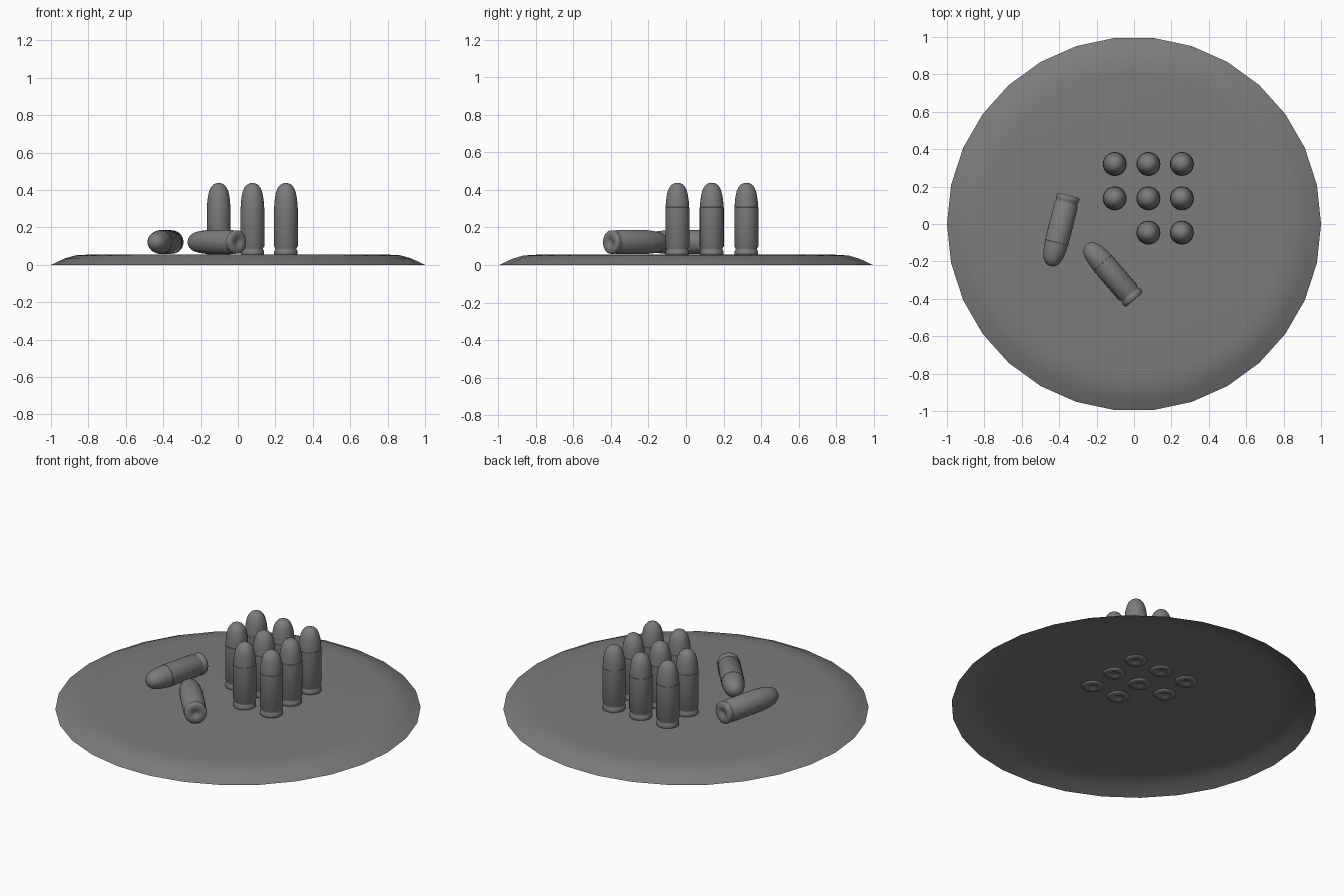
import bpy, bmesh
from math import cos, sin, pi, radians
from mathutils import Vector

if "Cube" in bpy.data.objects:
    bpy.data.objects.remove(bpy.data.objects["Cube"])


def lathe(name, profile, sides):
    """Revolve (radius, height) points round z; radius 0 becomes a single pole."""
    bm = bmesh.new()
    rings = []
    for r, z in profile:
        n = 1 if r == 0 else sides
        rings.append([bm.verts.new((r * cos(2 * pi * i / sides),
                                    r * sin(2 * pi * i / sides), z)) for i in range(n)])
    for a, b in zip(rings, rings[1:]):
        for i in range(sides):
            j = (i + 1) % sides
            quad = [a[i % len(a)], a[j % len(a)], b[j % len(b)], b[i % len(b)]]
            bm.faces.new(list(dict.fromkeys(quad)))
    mesh = bpy.data.meshes.new(name)
    bm.to_mesh(mesh)
    bm.free()
    mesh.shade_smooth()
    mesh.set_sharp_from_angle(angle=radians(50))
    return mesh


def place(name, mesh, location, axis=(0, 0, 1)):
    obj = bpy.data.objects.new(name, mesh)
    bpy.context.collection.objects.link(obj)
    obj.location = location
    obj.rotation_mode = 'QUATERNION'
    obj.rotation_quaternion = Vector(axis).to_track_quat('Z', 'Y')
    return obj


# Dark grey shared by all parts
grey = bpy.data.materials.new("dark_grey")
grey.diffuse_color = (0.2, 0.2, 0.2, 1)
grey.use_nodes = True
grey.node_tree.nodes["Principled BSDF"].inputs["Base Color"].default_value = grey.diffuse_color

# Ground disc: open shell with a sloping rim
disc = lathe("ground_disc", [(1, 0), (0.93, 0.033), (0.87, 0.051), (0.8, 0.055), (0, 0.055)], 30)
disc.materials.append(grey)
place("ground_disc", disc, (0, 0, 0))

# Cartridge: primer recess, rim, groove, case, rounded bullet
cartridge = lathe("cartridge", [
    (0, 0.010), (0.018, 0.007), (0.026, 0), (0.056, 0), (0.062, 0.006), (0.063, 0.024),
    (0.057, 0.034), (0.057, 0.040), (0.064, 0.052), (0.064, 0.259),
    (0.0625, 0.260), (0.061, 0.290), (0.057, 0.320), (0.051, 0.346), (0.042, 0.366),
    (0.030, 0.380), (0.015, 0.388), (0, 0.390)], 28)
cartridge.materials.append(grey)

# Standing block with one corner missing
for i, x in enumerate((-0.103, 0.077, 0.256)):
    for j, y in enumerate((-0.046, 0.137, 0.321)):
        if (i, j) != (0, 0):
            place(f"standing_cartridge_{i}_{j}", cartridge, (x, y, 0.048))

# Two cartridges lying on the disc
place("lying_cartridge_left", cartridge, (-0.350, 0.153, 0.122), (-0.246, -0.969, 0))
place("lying_cartridge_front", cartridge, (0.001, -0.405, 0.122), (-0.652, 0.758, 0))
